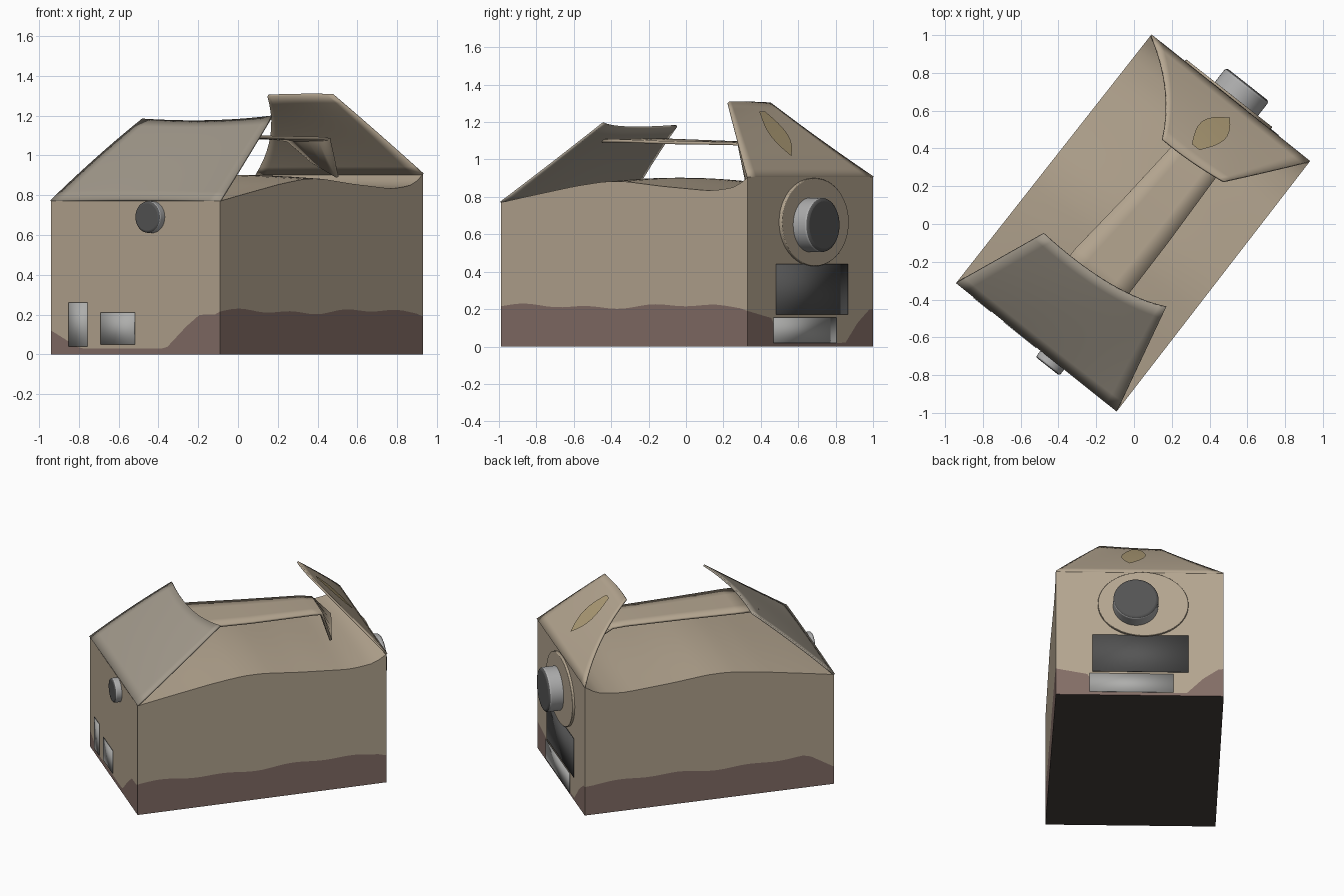
import bpy, math
from mathutils import Vector

if "Cube" in bpy.data.objects:
    bpy.data.objects.remove(bpy.data.objects["Cube"])

# Footprint corners: front-left, front-right, back-right, back-left
FL, FR, BR, BL = [Vector(c) for c in ((-.94, -.31, 0), (-.09, -.99, 0), (.93, .33, 0), (.09, 1.0, 0))]
OUT = (BL - FL).normalized()          # direction the back end wall faces


def material(name, rgb):
    m = bpy.data.materials.new(name)
    m.diffuse_color = (*rgb, 1)
    m.use_nodes = True
    m.node_tree.nodes["Principled BSDF"].inputs["Base Color"].default_value = m.diffuse_color
    return m


CARD = material("card", (.46, .38, .28))
FLAP = material("flap_card", (.36, .32, .26))
STAIN = material("stain", (.23, .155, .135))
DARK = material("dark", (.06, .05, .045))
GREY = material("cap_grey", (.42, .42, .42))
FACE = material("cap_face", (.09, .09, .09))
PALE = material("pale_label", (.42, .42, .41))
OCHRE = material("ochre", (.42, .33, .18))


def spot(s, t, z=0):
    """Point in the box: s across, t front to back, z up."""
    p = FL.lerp(FR, s).lerp(BL.lerp(BR, s), t)
    return Vector((p.x, p.y, z))


def table(pts, x):
    """Linear interpolation through (x, value) pairs."""
    for (a, va), (b, vb) in zip(pts, pts[1:]):
        if x <= b:
            return va + (vb - va) * (x - a) / (b - a)
    return pts[-1][1]


def smooth(ob, angle=35):
    bpy.ops.object.select_all(action='DESELECT')
    ob.select_set(True)
    bpy.context.view_layer.objects.active = ob
    bpy.ops.object.shade_smooth_by_angle(angle=math.radians(angle))


def mesh(name, verts, faces, mats, indices=None):
    me = bpy.data.meshes.new(name)
    me.from_pydata(verts, [], faces)
    for m in mats:
        me.materials.append(m)
    if indices:
        me.polygons.foreach_set("material_index", indices)
    ob = bpy.data.objects.new(name, me)
    bpy.context.collection.objects.link(ob)
    smooth(ob)
    return ob


def sheet(name, f, nu, nv, mat, thick=0.0):
    """Grid surface from f(u, v), optionally given card thickness."""
    verts = [f(i / nu, j / nv) for j in range(nv + 1) for i in range(nu + 1)]
    w = nu + 1
    faces = [(j*w + i, j*w + i + 1, j*w + w + i + 1, j*w + w + i) for j in range(nv) for i in range(nu)]
    ob = mesh(name, verts, faces, [mat])
    if thick:
        mod = ob.modifiers.new("thickness", 'SOLIDIFY')
        mod.thickness = thick
        mod.offset = 0
    return ob


def through(a, b, c, x):
    """Quadratic passing through three points at 0, 0.5 and 1."""
    return a * (2*x - 1) * (x - 1) + b * 4*x * (1 - x) + c * x * (2*x - 1)


def patch9(rows):
    rows = [[Vector(p) for p in r] for r in rows]
    return lambda u, v: through(*[through(*r, u) for r in rows], v)


# Card body: wavy-topped walls with a ragged stain along the bottom
RIM = [(0, .77), (.1, .80), (.3, .857), (.42, .882), (.5, .883), (.65, .857),
       (.85, .832), (.95, .85), (1, .905)]
FRONT_STAIN = [(0, .12), (.17, .03), (.68, .03), (.8, .14), (.88, .2), (1, .2)]
BACK_STAIN = [(0, .22), (.12, .13), (.22, .02), (.75, .02), (.8, .15), (1, .19)]


def rim(t):
    return sum(table(RIM, min(1, max(0, t + d))) for d in (-.02, 0, .02)) / 3 if .03 < t < .97 else table(RIM, t)


def ripple(t):
    return .215 + .015 * math.sin(17 * t) * math.sin(7 * t + 1)


N = 32
ring = []
for k in range(N):
    x = k / N
    ring.append((x, 0, table(FRONT_STAIN, x)))
for k in range(N):
    ring.append((1, k / N, ripple(k / N)))
for k in range(N):
    x = 1 - k / N
    ring.append((x, 1, table(BACK_STAIN, x)))
for k in range(N):
    t = 1 - k / N
    ring.append((0, t, ripple(t) if t > .1 else .12 + t))
R = len(ring)
verts = [spot(s, t, 0) for s, t, h in ring] + [spot(s, t, h) for s, t, h in ring] \
    + [spot(s, t, rim(t)) for s, t, h in ring]
faces, idx = [], []
for level in range(2):
    for k in range(R):
        n = (k + 1) % R
        faces.append((level*R + k, level*R + n, level*R + R + n, level*R + R + k))
        idx.append(1 - level)
faces.append(tuple(reversed(range(R))))
idx.append(2)
mesh("box_walls_and_base", verts, faces, [CARD, STAIN, DARK], idx)

# Nearly flat top panel, slightly crowned
sheet("top_panel", lambda s, t: spot(s, t, rim(t) + .02 * math.sin(math.pi*s) * math.sin(math.pi*t)),
      16, N, CARD)

# End flaps standing up at an angle
front = patch9([[(-.94, -.31, .77), (-.515, -.65, .775), (-.09, -.99, .77)],
                [(-.71, -.18, .985), (-.33, -.48, .985), (.04, -.715, .98)],
                [(-.48, -.05, 1.18), (-.14, -.31, 1.172), (.17, -.44, 1.195)]])
back = patch9([[(.93, .33, .905), (.51, .665, .905), (.09, 1.0, .905)],
               [(.70, .275, 1.11), (.42, .50, 1.11), (.165, .72, 1.10)],
               [(.475, .225, 1.305), (.30, .335, 1.305), (.15, .45, 1.30)]])
sheet("front_flap", front, 16, 10, FLAP, .012)
sheet("back_flap", back, 16, 10, CARD, .012)
# Ochre mark on the back flap
sheet("flap_mark", lambda u, v: back(.5 + (u - .5) * .24 * math.sin(math.pi * (.15 + .85*v)) + .1 * (.5 - v),
                                     .85 - .6*v) + Vector((.006, .008, .01)), 4, 8, OCHRE)

# Handle strip bridging the flaps, with its back end folded down
right = [(-.09, -.45, 1.10), (-.02, -.36, 1.10), (.18, -.1, 1.09), (.43, .24, 1.085), (.46, .28, 1.08), (.50, .32, .89)]
left = [(-.40, -.24, 1.105), (-.31, -.13, 1.105), (-.06, .13, 1.095), (.19, .40, 1.085), (.25, .46, 1.075), (.37, .50, .97)]
sheet("handle_strip", lambda u, v: Vector(left[round(v*5)]).lerp(Vector(right[round(v*5)]), u), 4, 5, CARD, .016)


def disc(name, s, t, z, radii, depth, mat, bevel, sides=48):
    """Bevelled disc sitting on an end wall."""
    n = OUT if t else -OUT
    bpy.ops.mesh.primitive_cylinder_add(vertices=sides, radius=1, depth=1,
                                        location=spot(s, t, z) + n * (depth / 2 - .005))
    ob = bpy.context.object
    ob.name = name
    ob.rotation_euler = n.to_track_quat('Z', 'Y').to_euler()
    ob.scale = (*radii, depth + .01)
    bpy.ops.object.transform_apply(location=False, rotation=False, scale=True)
    ob.data.materials.append(mat)
    ob.data.materials.append(FACE)
    for p in ob.data.polygons:
        if p.normal.z > .9 and mat == GREY:
            p.material_index = 1
    mod = ob.modifiers.new("bevel", 'BEVEL')
    mod.width, mod.segments = bevel, 3
    smooth(ob)


# Screw cap with its collar, and the small button on the front end
disc("cap_collar", .48, 1, .665, (.29, .235), .018, CARD, .004)
disc("screw_cap", .525, 1, .65, (.145, .145), .115, GREY, .018)
disc("front_button", .60, 0, .69, (.08, .08), .045, GREY, .012, 32)


def label(name, s0, s1, z0, z1, t, mat):
    off = OUT * (.006 if t else -.006)
    sheet(name, lambda u, v: spot(s0 + (s1 - s0)*u, t, z0 + (z1 - z0)*v) + off, 1, 1, mat, .004)


# Blank labels on both end walls
label("dark_label", .21, .78, .17, .44, 1, FACE)
label("white_label", .30, .80, .02, .155, 1, PALE)
label("front_label_tall", .11, .22, .04, .26, 0, PALE)
label("front_label_wide", .30, .50, .05, .21, 0, PALE)
